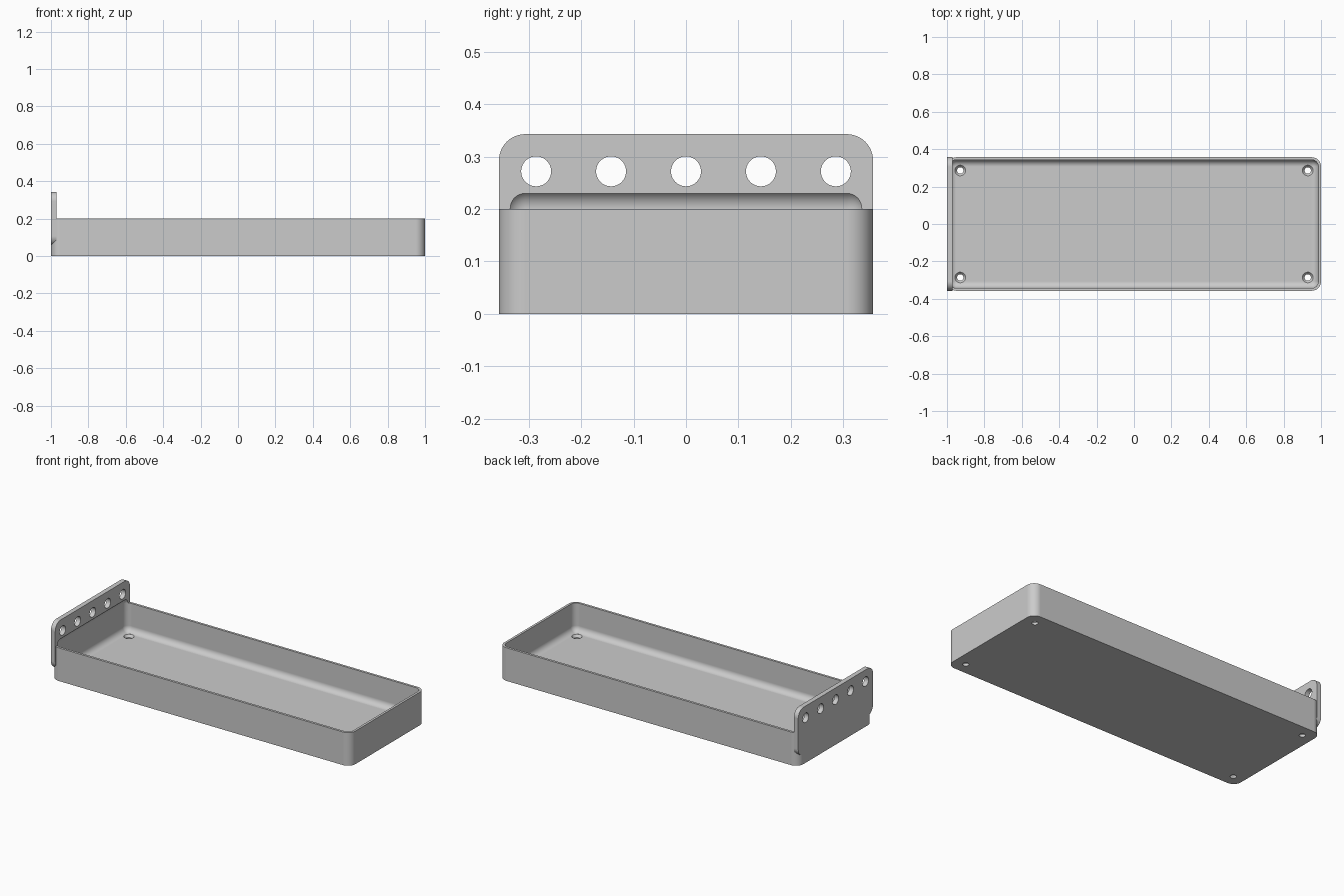
import bpy, bmesh, math
from mathutils import Vector

if "Cube" in bpy.data.objects:
    bpy.data.objects.remove(bpy.data.objects["Cube"], do_unlink=True)

LENGTH, WIDTH, HEIGHT = 2.0, 0.714, 0.2
WALL, FLOOR, CORNER = 0.0143, 0.0286, 0.05
PLATE_T, PLATE_LOW, PLATE_TOP = 0.0286, 0.057, 0.343
CAVITY_TOP = 0.237

grey = bpy.data.materials.new("plain grey")
grey.use_nodes = True
colour = (0.6, 0.6, 0.6, 1)
grey.diffuse_color = colour
grey.node_tree.nodes["Principled BSDF"].inputs["Base Color"].default_value = colour


def rounded_rect(w, h, r, steps=12):
    """Counter-clockwise outline centred on the origin."""
    pts = []
    for k, (sx, sy) in enumerate([(1, 1), (-1, 1), (-1, -1), (1, -1)]):
        for i in range(steps + 1):
            a = (k + i / steps) * math.pi / 2
            pts.append((sx * (w / 2 - r) + r * math.cos(a),
                        sy * (h / 2 - r) + r * math.sin(a)))
    return pts


def circle(r, n=48):
    return [(r * math.cos(i * math.tau / n), r * math.sin(i * math.tau / n))
            for i in range(n)]


def loft(bm, rings):
    """Closed solid through matching rings of points."""
    loops = [[bm.verts.new(p) for p in ring] for ring in rings]
    n = len(loops[0])
    for a, b in zip(loops, loops[1:]):
        for i in range(n):
            j = (i + 1) % n
            bm.faces.new((a[i], a[j], b[j], b[i]))
    bm.faces.new(loops[0][::-1])
    bm.faces.new(loops[-1])


def finish(bm, name):
    bmesh.ops.recalc_face_normals(bm, faces=bm.faces[:])
    mesh = bpy.data.meshes.new(name)
    bm.to_mesh(mesh)
    bm.free()
    mesh.materials.append(grey)
    obj = bpy.data.objects.new(name, mesh)
    bpy.context.collection.objects.link(obj)
    return obj


# Tray block
bm = bmesh.new()
outline = rounded_rect(LENGTH, WIDTH, CORNER)
loft(bm, [[(x, y, z) for x, y in outline] for z in (0, HEIGHT)])
tray = finish(bm, "tray")

# Upright end plate with four rounded corners
bm = bmesh.new()
outline = rounded_rect(WIDTH, PLATE_TOP - PLATE_LOW, CORNER)
mid = (PLATE_TOP + PLATE_LOW) / 2
loft(bm, [[(x, y, mid + z) for y, z in outline] for x in (-1, -1 + PLATE_T)])
plate = finish(bm, "end_plate")

# Soft-edged cavity, which also scoops into the end plate
bm = bmesh.new()
bmesh.ops.create_cube(bm, size=1)
size = Vector((LENGTH - 2 * WALL, WIDTH - 2 * WALL, CAVITY_TOP - FLOOR))
bmesh.ops.scale(bm, vec=size, verts=bm.verts[:])
bmesh.ops.translate(bm, vec=(0, 0, (CAVITY_TOP + FLOOR) / 2), verts=bm.verts[:])
bmesh.ops.bevel(bm, geom=bm.edges[:], offset=CORNER - WALL, segments=10,
                profile=0.5, affect='EDGES')
cavity = finish(bm, "cavity_cutter")

# Row of five holes in the end plate, and four countersunk floor holes
bm = bmesh.new()
for k in range(-2, 3):
    loft(bm, [[(x, 0.143 * k + y, 0.272 + z) for y, z in circle(0.0286)]
              for x in (-1.1, -0.9)])
for cx in (-0.929, 0.929):
    for cy in (-0.286, 0.286):
        steps = [(0.017, -0.05), (0.017, 0.014), (0.0286, FLOOR), (0.0286, 0.06)]
        loft(bm, [[(cx + x, cy + y, z) for x, y in circle(r)] for r, z in steps])
holes = finish(bm, "hole_cutter")

# Combine into one solid
helpers = [(plate, 'UNION'), (cavity, 'DIFFERENCE'), (holes, 'DIFFERENCE')]
for helper, operation in helpers:
    helper.hide_render = True
    mod = tray.modifiers.new(helper.name, 'BOOLEAN')
    mod.object, mod.operation, mod.solver = helper, operation, 'EXACT'
bpy.context.view_layer.update()
graph = bpy.context.evaluated_depsgraph_get()
solid = bpy.data.meshes.new_from_object(tray.evaluated_get(graph))
tray.modifiers.clear()
tray.data = solid
for helper, _ in helpers:
    bpy.data.objects.remove(helper, do_unlink=True)

# Smooth the rounded areas and keep the edges crisp
for obj in bpy.context.selected_objects:
    obj.select_set(False)
tray.select_set(True)
bpy.context.view_layer.objects.active = tray
bpy.ops.object.shade_smooth_by_angle(angle=math.radians(30))
tray.modifiers.new("even_shading", 'WEIGHTED_NORMAL').keep_sharp = True
